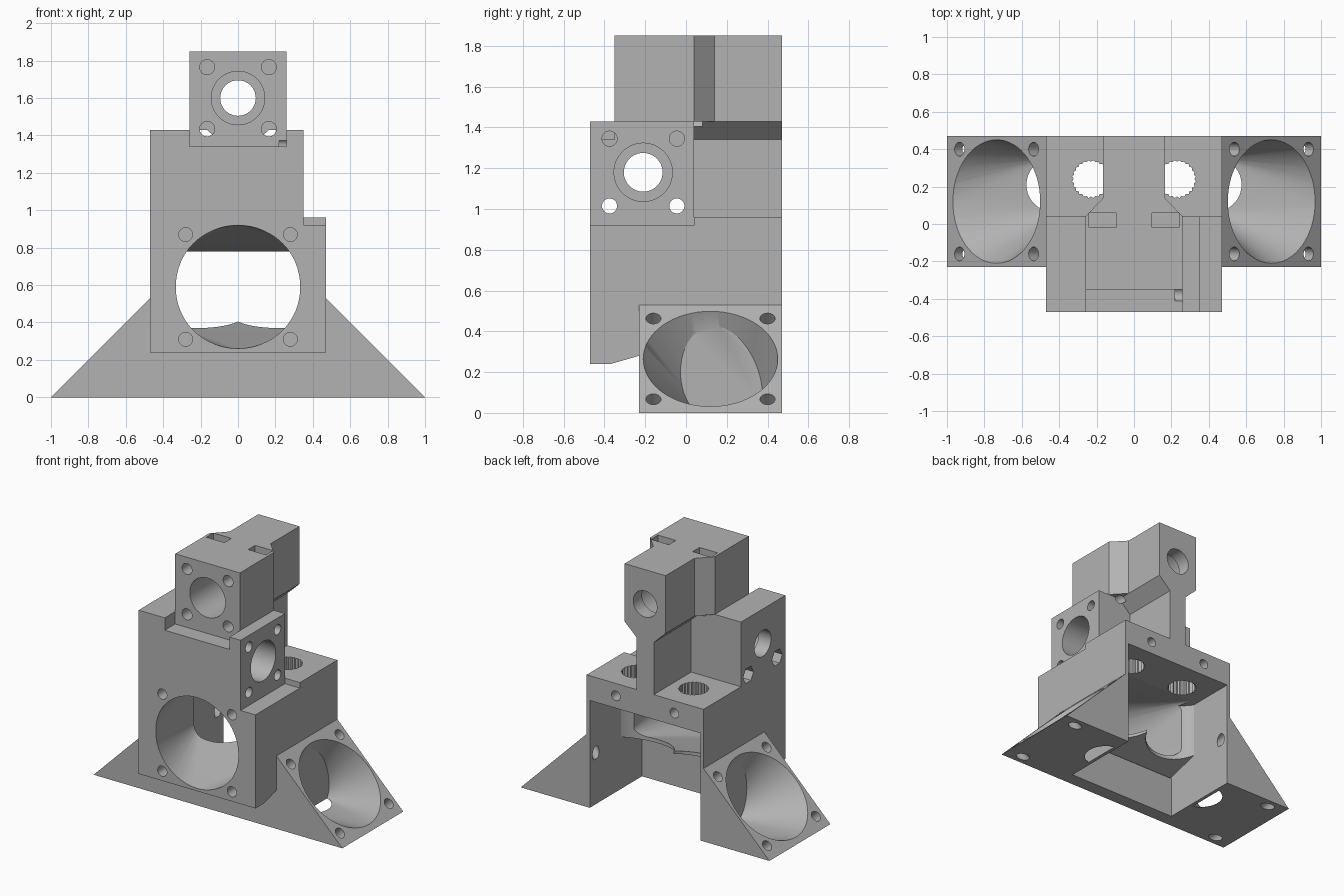
import bpy, bmesh, math
from mathutils import Vector, Matrix

cube = bpy.data.objects.get("Cube")
if cube:
    bpy.data.objects.remove(cube)

grey = bpy.data.materials.new("light_grey")
grey.use_nodes = True
colour = (0.45, 0.45, 0.45, 1)
grey.diffuse_color = colour
grey.node_tree.nodes["Principled BSDF"].inputs["Base Color"].default_value = colour


def finish(bm, name):
    bmesh.ops.recalc_face_normals(bm, faces=bm.faces)
    mesh = bpy.data.meshes.new(name)
    bm.to_mesh(mesh)
    bm.free()
    mesh.materials.append(grey)
    ob = bpy.data.objects.new(name, mesh)
    bpy.context.collection.objects.link(ob)
    return ob


def extrude(name, outline, axis, lo, hi):
    """Extrude a 2D outline along an axis; the outline uses the other two axes in order."""
    bm = bmesh.new()

    def place(p, d):
        c = list(p)
        c.insert(axis, d)
        return bm.verts.new(c)
    a = [place(p, lo) for p in outline]
    b = [place(p, hi) for p in outline]
    bm.faces.new(a)
    bm.faces.new(b[::-1])
    for i in range(len(a)):
        j = (i + 1) % len(a)
        bm.faces.new((a[i], a[j], b[j], b[i]))
    return finish(bm, name)


def box(name, x, y, z):
    return extrude(name, [(x[0], y[0]), (x[1], y[0]), (x[1], y[1]), (x[0], y[1])], 2, *z)


def ring(centre, normal, r, n=64):
    rot = Vector(normal).to_track_quat('Z', 'Y')
    return [Vector(centre) + rot @ Vector((r * math.cos(t), r * math.sin(t), 0))
            for t in (math.tau * i / n for i in range(n))]


def hull(name, points, min_x=None, side=1):
    """Convex hull, optionally clipped to the outside of a side wall."""
    bm = bmesh.new()
    for p in points:
        bm.verts.new(p)
    out = bmesh.ops.convex_hull(bm, input=bm.verts)
    loose = {g for g in out["geom_interior"] + out["geom_unused"] if isinstance(g, bmesh.types.BMVert)}
    bmesh.ops.delete(bm, geom=list(loose), context='VERTS')
    if min_x is not None:
        geom = bm.verts[:] + bm.edges[:] + bm.faces[:]
        bmesh.ops.bisect_plane(bm, geom=geom, plane_co=(side * min_x, 0, 0),
                               plane_no=(side, 0, 0), clear_inner=True)
        bmesh.ops.holes_fill(bm, edges=[e for e in bm.edges if e.is_boundary], sides=0)
    return finish(bm, name)


def rod(start, end, r, n=32):
    d = Vector(end) - Vector(start)
    return hull("hole_cutter", ring(start, d, r, n) + ring(end, d, r, n))


def combine(ob, other, op):
    mod = ob.modifiers.new(op.lower(), 'BOOLEAN')
    mod.operation, mod.solver, mod.object = op, 'EXACT', other
    bpy.context.view_layer.objects.active = ob
    bpy.ops.object.modifier_apply(modifier=mod.name)
    bpy.data.objects.remove(other)


def add(other):
    combine(body, other, 'UNION')


def cut(other):
    combine(body, other, 'DIFFERENCE')


def mirrored(right):
    return right + [(-x, y) for x, y in reversed(right)]


# Lower block with sloped underside and rear shelf
body = extrude("carriage_body", [(-.47, .24), (-.37, .24), (.14, .386), (.14, .78), (.47, .78),
                                 (.47, .96), (.04, .96), (.04, .92), (-.47, .92)], 0, -.47, .47)
# Round clearances behind the duct
for s in (1, -1):
    cut(rod((s * .23, .24, 0), (s * .23, .24, .78), .25, 64))

# Side walls with triangular fan brackets, and the low front wall
for s in (1, -1):
    add(extrude("bracket", [(s * .445, 0), (s, 0), (s * .47, .53), (s * .47, .85), (s * .445, .85)],
                1, -.23, .47))
add(box("front_wall", (-.46, .46), (-.23, -.13), (0, .3)))

# Upper block, neck and head
add(box("upper_block", (-.47, .35), (-.47, .04), (.9, 1.43)))
add(extrude("neck", mirrored([(.07, .9), (.07, 1.34), (.165, 1.43), (.165, 1.5)]), 1, .03, .47))
add(extrude("head", mirrored([(.26, -.35), (.26, .04), (.165, .14), (.165, .47)]), 2, 1.43, 1.85))
cut(box("pocket", (-.26, .26), (-.6, -.35), (1.34, 1.6)))

# Front duct: round inlet blending to a wide slot
cut(hull("front_duct", ring((0, -.49, .59), (0, 1, 0), .33) + ring((0, -.47, .59), (0, 1, 0), .33)
         + [(x, .16, z) for x in (-.4, .4) for z in (.41, .775)]))
for x in (-.28, .28):
    for z in (.31, .87):
        cut(rod((x, -.5, z), (x, -.37, z), .037))

# Angled fan ducts with corner screw holes
for s in (1, -1):
    n = Vector((s, 0, 1)).normalized()
    along = Vector((s, 0, -1)).normalized()
    c = Vector((s * .735, .12, .265))
    outlet = (s * .43, .21, .002)
    cut(hull("fan_duct", ring(c + n * .03, n, .33) + ring(c, n, .33)
             + ring(outlet, (0, 0, 1), .145), .47, s))
    cut(hull("fan_outlet", ring((s * .43, .21, -.05), (0, 0, 1), .145)
             + ring((s * .43, .21, .02), (0, 0, 1), .145), .47, s))
    for a in (-.28, .28):
        for b in (-.28, .28):
            p = c + along * a + Vector((0, b, 0))
            cut(rod(p + n * .05, p - n * .16, .037))

# Stepped bore, screw holes and nut slots in the head
cut(rod((0, -.4, 1.6), (0, .37, 1.6), .143, 64))
cut(rod((0, .3, 1.6), (0, .6, 1.6), .095, 64))
for s in (1, -1):
    for z in (1.435, 1.765):
        cut(rod((s * .165, -.4, z), (s * .165, .08, z), .04))
    cut(box("nut_slot", sorted((s * .095, s * .24)), (-.02, .06), (1.72, 1.95)))

# Stepped bore, screw holes and hex nut traps through the upper block
cut(rod((.4, -.21, 1.18), (-.37, -.21, 1.18), .143, 64))
cut(rod((-.3, -.21, 1.18), (-.55, -.21, 1.18), .095, 64))
for y in (-.375, -.045):
    cut(rod((.4, y, 1.345), (.22, y, 1.345), .037))
    cut(rod((.4, y, 1.015), (-.55, y, 1.015), .037))
    cut(rod((-.37, y, 1.015), (-.55, y, 1.015), .06, 6))

# Toothed sockets in the rear shelf and screw holes in its back edge
for s in (1, -1):
    teeth = []
    for i in range(48):
        r = .102 if i % 2 else .093
        t = math.tau * i / 48
        teeth.append((s * .23 + r * math.cos(t), .24 + r * math.sin(t)))
    cut(extrude("socket", teeth, 2, .7, .99))
    cut(rod((s * .235, .5, .87), (s * .235, .36, .87), .035))

# Crisp edges with smooth round bores
bpy.ops.object.select_all(action='DESELECT')
body.select_set(True)
bpy.context.view_layer.objects.active = body
bpy.ops.object.shade_smooth_by_angle(angle=math.radians(25))
